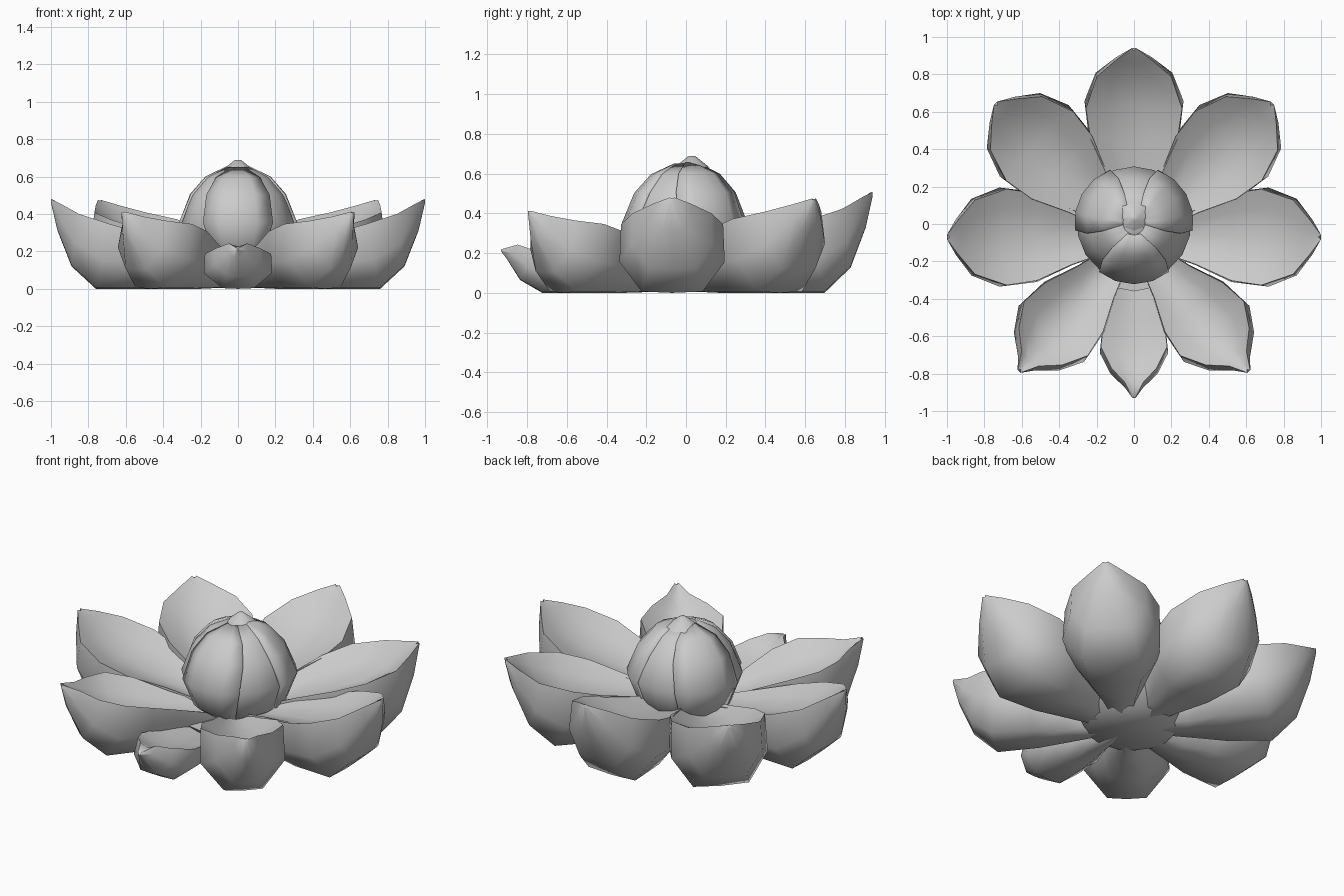
import bpy, bmesh, math
from mathutils import Matrix

if "Cube" in bpy.data.objects:
    bpy.data.objects.remove(bpy.data.objects["Cube"])


def finish(name, bm, angle):
    bmesh.ops.remove_doubles(bm, verts=bm.verts, dist=0.0005)
    bmesh.ops.recalc_face_normals(bm, faces=bm.faces)
    me = bpy.data.meshes.new(name)
    bm.to_mesh(me)
    bm.free()
    ob = bpy.data.objects.new(name, me)
    bpy.context.collection.objects.link(ob)
    bpy.ops.object.select_all(action='DESELECT')
    bpy.context.view_layer.objects.active = ob
    ob.select_set(True)
    bpy.ops.object.shade_smooth_by_angle(angle=math.radians(angle))
    return ob


def loft(bm, rings, closed=True):
    n = len(rings[0])
    for a, b in zip(rings, rings[1:]):
        for i in range(n if closed else n - 1):
            j = (i + 1) % n
            bm.faces.new((a[i], a[j], b[j], b[i]))


# Cupped outer petal: bottom r,z / rim r,z / floor r,z / half width
STATIONS = [
    (0.05, 0.01, 0.05, 0.17, 0.05, 0.16, 0.05),
    (0.33, 0.00, 0.33, 0.25, 0.33, 0.20, 0.15),
    (0.52, 0.00, 0.52, 0.30, 0.52, 0.23, 0.24),
    (0.76, 0.00, 0.68, 0.345, 0.70, 0.275, 0.265),
    (0.89, 0.12, 0.85, 0.40, 0.83, 0.34, 0.205),
    (0.965, 0.31, 0.94, 0.45, 0.92, 0.42, 0.095),
    (1.00, 0.46, 1.00, 0.48, 0.985, 0.475, 0.012),
]
LIFT = (0, 0.5, 1, 1, 0.4, 0, 0)


def outer_petal(name, degrees, length, width, height, lift=0.0, taper=0.0, droop=0.0):
    bm = bmesh.new()
    rings = []
    for k, (rb, zb, rr, zr, rf, zf, hw) in enumerate(STATIONS):
        w = hw * width
        zb, zr, zf = zb * height, zr * height + lift * LIFT[k], zf * height
        if k in (4, 5):           # narrower, more pointed end
            w *= 1 - taper * (k - 3)
            rr -= taper * 0.3
        if k == 6:                # drooping tip of the small front petal
            zr, zf, zb = zr - droop, zf - droop, zb - droop
        mid = zb + (zr - zb) * 0.45
        low = zb + (zr - zb) * 0.02
        flat = w * (0.58 - taper)
        pts = [
            (rr, w * 0.97, zr), ((rb + rr) / 2, w, mid), (rb, flat, low),
            (rb, 0, zb),
            (rb, -flat, low), ((rb + rr) / 2, -w, mid), (rr, -w * 0.97, zr),
            ((rf + rr) / 2, -w * 0.55, zf + (zr - zf) * 0.4), (rf, 0, zf),
            ((rf + rr) / 2, w * 0.55, zf + (zr - zf) * 0.4),
        ]
        rings.append([bm.verts.new((r * length, y, z)) for r, y, z in pts])
    loft(bm, rings)
    bm.faces.new(rings[0])
    bm.faces.new(rings[-1])
    bmesh.ops.transform(bm, verts=bm.verts, matrix=Matrix.Translation((0, -0.07, 0))
                        @ Matrix.Rotation(math.radians(degrees), 4, 'Z'))
    return finish(name, bm, 65)


outer_petal("back_petal", 90, 1.01, 1.0, 1.06)
outer_petal("front_petal", -90, 0.86, 0.69, 0.54, 0.0, 0.12, 0.04)
for side, flip in (("right", False), ("left", True)):
    for part, deg, length, width, height, lift, taper in (
            ("back", 44, 1.03, 1.0, 0.99, 0.03, 0.0),
            ("side", 0, 1.0, 1.0, 1.0, 0.0, 0.0),
            ("front", -49.5, 0.945, 0.87, 0.86, 0.05, 0.12)):
        outer_petal(f"{part}_petal_{side}", 180 - deg if flip else deg,
                    length, width, height, lift, taper)

# Base where all the outer petals merge
bm = bmesh.new()
bmesh.ops.create_cone(bm, cap_ends=True, segments=16, radius1=0.24, radius2=0.34, depth=0.13,
                      matrix=Matrix.Translation((0, -0.02, 0.07)))
finish("flower_base", bm, 65)

# Closed bud: radius, height, half width of one bud petal
BUD = [(0.15, 0.12, 0.08), (0.25, 0.20, 0.14), (0.308, 0.36, 0.19),
       (0.25, 0.51, 0.172), (0.17, 0.605, 0.12), (0.06, 0.66, 0.035)]


def bud_petal(name, degrees, grow, lift, widen=1.0):
    bm = bmesh.new()
    rings = []
    top = BUD[-1][1]
    for r, z, hw in BUD:
        r = r * grow
        a = math.asin(min(0.95, hw * widen / r))
        ring = []
        for u in (-1, -0.5, 0, 0.5, 1):
            rad = r * (1 - 0.015 * u * u)
            ring.append(bm.verts.new((rad * math.cos(a * u), rad * math.sin(a * u),
                                      z + lift * z / top)))
        rings.append(ring)
    loft(bm, rings, closed=False)
    bmesh.ops.transform(bm, verts=bm.verts, matrix=Matrix.Rotation(math.radians(degrees), 4, 'Z'))
    ob = finish(name, bm, 45)
    # outward-facing shell with a little thickness towards the core
    if ob.data.polygons[9].normal.dot(ob.data.polygons[9].center) < 0:
        ob.data.flip_normals()
    mod = ob.modifiers.new("thickness", 'SOLIDIFY')
    mod.thickness = 0.02
    mod.offset = -1
    return ob


bud_petal("bud_petal_front", -90, 1.045, -0.01)
for side, s in (("right", 1), ("left", -1)):
    bud_petal(f"bud_petal_front_{side}", -90 + s * 58, 0.995, -0.01, 1.05)
    bud_petal(f"bud_petal_back_{side}", -90 + s * 120, 1.045, -0.005)
bud_petal("bud_petal_back", 90, 1.0, -0.005, 1.05)

# Solid core that closes the bud, and its small raised tip
bm = bmesh.new()
rings = []
for r, z in [(0.14, 0.10)] + [(r * 0.93, z - 0.015) for r, z, _ in BUD[1:]] + [(0.005, 0.655)]:
    rings.append([bm.verts.new((r * math.cos(i * math.pi / 6), r * math.sin(i * math.pi / 6), z))
                  for i in range(12)])
loft(bm, rings)
bm.faces.new(rings[0])
bm.faces.new(rings[-1])
finish("bud_core", bm, 45)

bm = bmesh.new()
bmesh.ops.create_cone(bm, cap_ends=True, segments=8, radius1=0.09, radius2=0.015, depth=0.06,
                      matrix=Matrix.Translation((0, 0.03, 0.66)))
finish("bud_tip", bm, 45)
